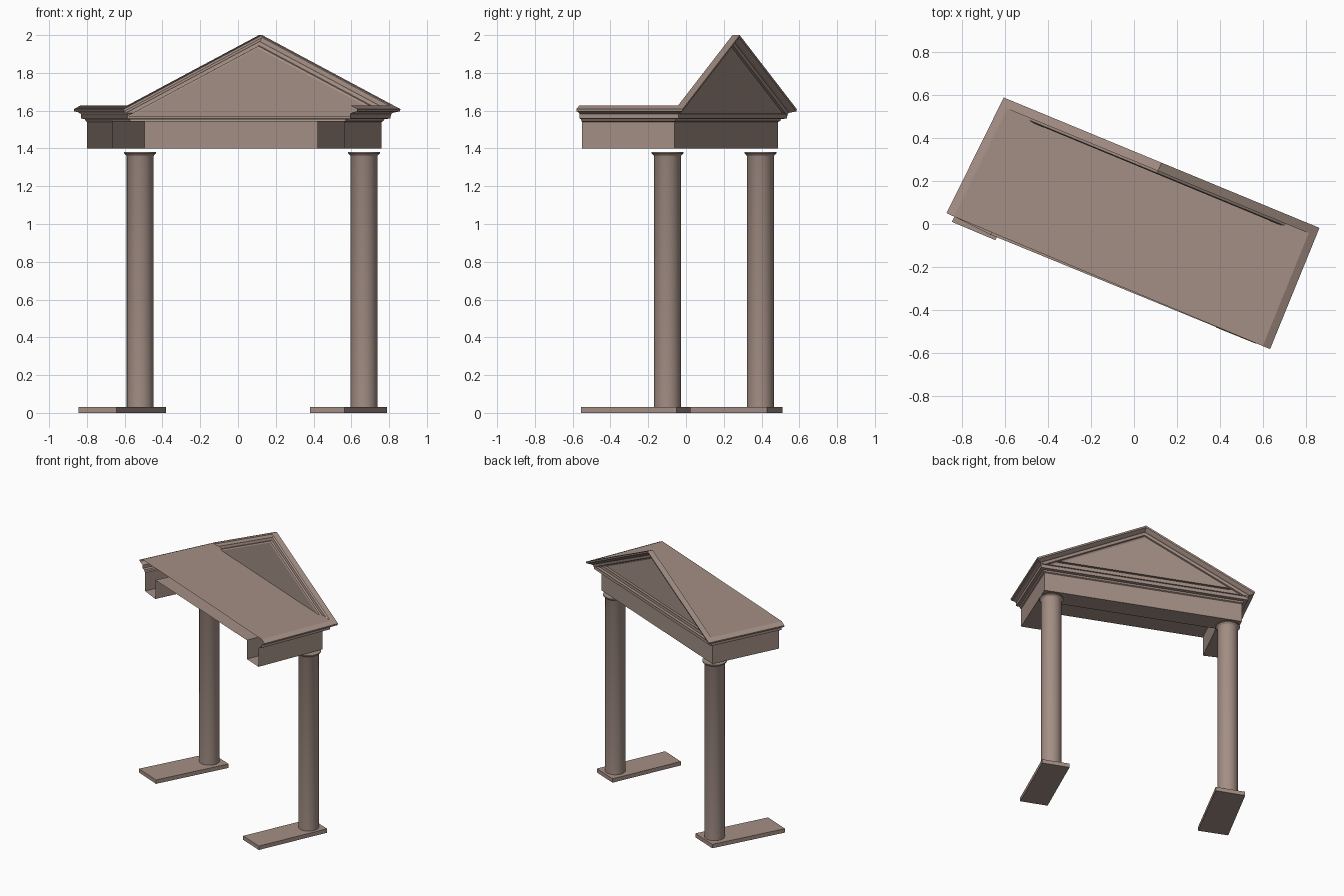
import bpy, bmesh, math
from mathutils import Vector

if "Cube" in bpy.data.objects:
    bpy.data.objects.remove(bpy.data.objects["Cube"])

stone = bpy.data.materials.new("warm_stone")
stone.diffuse_color = (0.37, 0.275, 0.235, 1)
stone.use_nodes = True
stone.node_tree.nodes["Principled BSDF"].inputs["Base Color"].default_value = stone.diffuse_color

# Plan of the beam's outer face: left front, left back, right back, right front
PATH = [Vector(p) for p in [(-.800, .017), (-.567, .488), (.76, -.06), (.56, -.551)]]


def make(name, verts, faces):
    me = bpy.data.meshes.new(name)
    me.from_pydata([tuple(v) for v in verts], [], faces)
    bm = bmesh.new()
    bm.from_mesh(me)
    bmesh.ops.remove_doubles(bm, verts=bm.verts, dist=1e-5)
    bmesh.ops.recalc_face_normals(bm, faces=bm.faces)
    bm.to_mesh(me)
    bm.free()
    me.materials.append(stone)
    ob = bpy.data.objects.new(name, me)
    bpy.context.collection.objects.link(ob)
    return ob


def normal(a, b):
    d = (b - a).normalized()
    return Vector((-d.y, d.x))


def offset(i, o):
    """Plan point i moved outward by o, mitred at the corners."""
    ns = [normal(PATH[j], PATH[j + 1]) for j in (i - 1, i) if 0 <= j < 3]
    m = ns[0] if len(ns) == 1 else (ns[0] + ns[1]) / (1 + ns[0].dot(ns[1]))
    return PATH[i] + m * o


def strip(name, rows):
    """Sheet through equal-length rows of points."""
    n = len(rows[0])
    verts = [p for r in rows for p in r]
    faces = [(i * n + j, i * n + j + 1, (i + 1) * n + j + 1, (i + 1) * n + j)
             for i in range(len(rows) - 1) for j in range(n - 1)]
    return make(name, verts, faces)


def sweep(name, profile, ids):
    return strip(name, [[(*offset(i, o), z) for o, z in profile] for i in ids])


def rake_z(o, drop):
    return 1.646 - .4925 * o - drop


# Three-sided beam: inner face, soffit, outer face
sweep("beam", [(-.15, 1.545), (-.15, 1.4), (0, 1.4), (0, 1.54)], range(4))

# Ceiling between the beams
make("ceiling", [(*offset(i, -.15), 1.545) for i in range(4)], [(0, 1, 2, 3)])

# Cornice mouldings: lower band all round, crown on the two sides
band = [(0, 1.54), (.008, 1.545), (.012, 1.556), (.036, 1.558), (.036, 1.583), (.042, 1.586)]
crown = [(.042, 1.586), (.052, 1.592), (.075, rake_z(.075, .013)),
         (.077, rake_z(.077, 0)), (.04, rake_z(.04, 0))]
sweep("cornice_band", band, range(4))
sweep("back_cornice_top", [(.042, 1.586), (.02, 1.587)], (1, 2))
sweep("left_crown", crown, (0, 1))
sweep("right_crown", crown, (2, 3))

# Raking cornice (distance out, drop below the slope)
rake = [(.035, 0), (.077, 0), (.075, .013), (.052, .03), (.042, .034),
        (.038, .055), (.025, .058), (.02, .07)]
rows = []
for i in (1, None, 2):
    if i is None:
        rows.append([(*((offset(1, o) + offset(2, o)) / 2), 2 - d) for o, d in rake])
    else:
        rows.append([(*offset(i, o), rake_z(o, d)) for o, d in rake])
strip("raking_cornice", rows)

# Pediment wall
make("pediment_wall", [rows[0][-1], rows[2][-1], rows[1][-1]], [(0, 1, 2)])

# Flat roof
make("roof_deck", [(*offset(i, .04), rake_z(.04, 0)) for i in range(4)], [(0, 1, 2, 3)])

# Columns
column_profile = [(0, .005), (.071, .005), (.071, 1.358), (.074, 1.364), (.082, 1.372),
                  (.085, 1.374), (.085, 1.381), (0, 1.381)]
SIDES = 32
for side, cx, cy in (("left", -.518, .394), ("right", .667, -.098)):
    ob = strip(side + "_column", [[(cx + r * math.cos(2 * math.pi * k / SIDES),
                                    cy + r * math.sin(2 * math.pi * k / SIDES), z)
                                   for k in range(SIDES + 1)] for r, z in column_profile])
    bpy.context.view_layer.objects.active = ob
    ob.select_set(True)
    bpy.ops.object.shade_smooth_by_angle(angle=math.radians(35))
    ob.select_set(False)

# Base slabs running along each wing
slabs = {"left": [(-.845, .01), (-.643, -.075), (-.38, .43), (-.58, .51)],
         "right": [(.38, -.48), (.565, -.555), (.79, -.05), (.605, .025)]}
for side, plan in slabs.items():
    make(side + "_base_slab", [(*p, z) for z in (0, .03) for p in plan],
         [(0, 1, 2, 3), (4, 5, 6, 7)] + [(k, (k + 1) % 4, (k + 1) % 4 + 4, k + 4) for k in range(4)])
